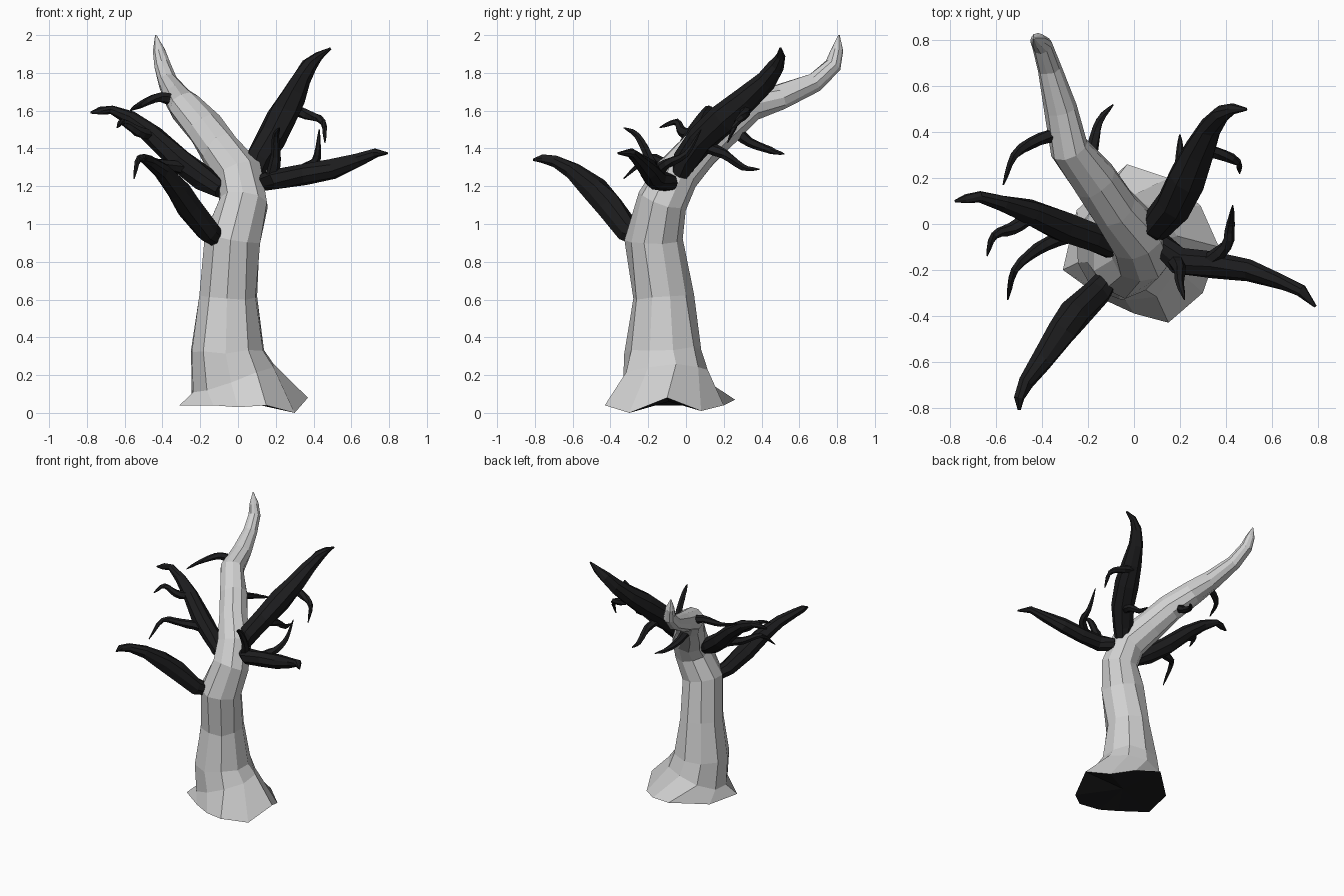
import bpy, bmesh, math, random
from mathutils import Vector

random.seed(4)
if "Cube" in bpy.data.objects:
    bpy.data.objects.remove(bpy.data.objects["Cube"], do_unlink=True)


def material(name, rgb):
    m = bpy.data.materials.new(name)
    m.use_nodes = True
    m.diffuse_color = (*rgb, 1)
    m.node_tree.nodes["Principled BSDF"].inputs["Base Color"].default_value = (*rgb, 1)
    return m


PALE = material("pale bark", (0.64, 0.64, 0.64))
DARK = material("charcoal bark", (0.012, 0.012, 0.013))


def limb(name, path, sides, mats, jitter, turn=0.0, rim=None):
    """Skin a path of (x, y, z, radius) with rings; an optional rim replaces the first ring."""
    pts = [Vector(p[:3]) for p in path]
    bm = bmesh.new()
    rings = []
    for i, p in enumerate(path):
        if i == 0 and rim:
            rings.append([bm.verts.new(v) for v in rim])
            continue
        tangent = (pts[min(i + 1, len(pts) - 1)] - pts[max(i - 1, 0)]).normalized()
        q = Vector((0, 0, 1)).rotation_difference(tangent)
        ring = []
        for k in range(sides):
            a = turn + math.tau * k / sides
            r = p[3] * random.uniform(1 - jitter, 1 + jitter)
            off = Vector((math.cos(a) * r, math.sin(a) * r, random.uniform(-jitter, jitter) * p[3]))
            ring.append(bm.verts.new(pts[i] + q @ off))
        rings.append(ring)
    for lo, hi in zip(rings, rings[1:]):
        for k in range(sides):
            n = (k + 1) % sides
            bm.faces.new((lo[k], lo[n], hi[n], hi[k]))
    # Close the root with a shallow fan and the tip with a small cap
    mid = bm.verts.new(pts[0])
    for k in range(sides):
        f = bm.faces.new((rings[0][(k + 1) % sides], rings[0][k], mid))
        f.material_index = len(mats) - 1
    bm.faces.new(rings[-1])
    bmesh.ops.recalc_face_normals(bm, faces=bm.faces)
    me = bpy.data.meshes.new(name)
    bm.to_mesh(me)
    bm.free()
    for m in mats:
        me.materials.append(m)
    ob = bpy.data.objects.new(name, me)
    bpy.context.scene.collection.objects.link(ob)
    return ob


# Trunk: flared root rim, then a spine bending back into the pale crown limb
rim = [(-.31, -.2, .04), (-.13, -.33, .04), (0, -.39, .03), (.15, -.43, .04), (.3, -.3, 0),
       (.37, -.1, .08), (.29, .08, .01), (.15, .2, .04), (-.03, .26, .07), (-.25, .06, .04)]
spine = [(.03, -.09, .06, .3), (-.03, -.11, .19, .235), (-.055, -.12, .33, .2),
         (-.05, -.125, .62, .16), (-.03, -.165, .92, .155), (.03, -.125, 1.12, .135),
         (.01, -.05, 1.26, .125), (-.09, .07, 1.39, .11), (-.17, .19, 1.5, .1),
         (-.28, .33, 1.62, .085), (-.32, .5, 1.67, .07), (-.37, .68, 1.75, .052),
         (-.4, .78, 1.84, .045), (-.42, .8, 1.92, .033), (-.435, .81, 2, .004)]
limb("trunk", spine, len(rim), [PALE, DARK], 0.05, math.radians(195), rim)

# Main branches
branches = {
    "front_branch": [(-.1, -.22, .92, .045), (-.16, -.3, .96, .062), (-.26, -.4, 1.09, .07),
                     (-.32, -.48, 1.18, .065), (-.4, -.6, 1.28, .048), (-.47, -.69, 1.33, .032),
                     (-.5, -.76, 1.345, .025), (-.5, -.81, 1.34, .006)],
    "right_branch": [(-.09, -.11, 1.18, .045), (-.18, -.06, 1.24, .062), (-.31, -.01, 1.34, .066),
                     (-.45, .05, 1.47, .055), (-.57, .09, 1.56, .038), (-.67, .12, 1.605, .026),
                     (-.73, .11, 1.6, .022), (-.78, .1, 1.59, .006)],
    "left_branch": [(.11, -.08, 1.22, .045), (.2, -.16, 1.235, .06), (.35, -.18, 1.26, .06),
                    (.5, -.2, 1.29, .05), (.64, -.25, 1.34, .036), (.73, -.29, 1.375, .026),
                    (.79, -.36, 1.375, .006)],
    "back_branch": [(.07, -.04, 1.24, .05), (.1, 0, 1.34, .07), (.17, .08, 1.45, .085),
                    (.23, .2, 1.56, .082), (.28, .32, 1.66, .07), (.33, .42, 1.76, .055),
                    (.38, .48, 1.84, .04), (.43, .5, 1.89, .026), (.49, .5, 1.93, .006)],
}
for name, path in branches.items():
    limb(name, path, 8, [DARK], 0.13)

# Twigs: four-point hooks that taper to a point
twigs = {
    "right_outer": [(-.45, .04, 1.47), (-.53, -.02, 1.49), (-.61, -.05, 1.54), (-.64, -.14, 1.51)],
    "right_inner": [(-.3, -.05, 1.3), (-.42, -.11, 1.32), (-.52, -.2, 1.35), (-.55, -.33, 1.24)],
    "left_upper": [(.18, -.16, 1.25), (.2, -.2, 1.36), (.2, -.26, 1.47), (.22, -.33, 1.51)],
    "left_outer": [(.31, -.17, 1.27), (.4, -.1, 1.32), (.42, 0, 1.37), (.43, .08, 1.5)],
    "back_outer": [(.26, .31, 1.62), (.36, .31, 1.58), (.45, .27, 1.54), (.46, .22, 1.43)],
    "back_lower": [(.16, .08, 1.42), (.2, .2, 1.37), (.2, .3, 1.3), (.2, .39, 1.29)],
    "crown_right": [(-.31, .39, 1.64), (-.41, .37, 1.67), (-.52, .3, 1.63), (-.57, .17, 1.6)],
    "crown_left": [(-.2, .25, 1.5), (-.18, .34, 1.43), (-.15, .45, 1.39), (-.09, .52, 1.37)],
}
for name, hook in twigs.items():
    p = [Vector(v) for v in hook]
    # Round the hook with a Catmull-Rom curve through its points
    ext = [2 * p[0] - p[1]] + p + [2 * p[-1] - p[-2]]
    path = []
    for s in range(10):
        u = s / 9 * 3
        i = min(int(u), 2)
        t = u - i
        a, b, c, d = ext[i:i + 4]
        v = 0.5 * (2 * b + (c - a) * t + (2 * a - 5 * b + 4 * c - d) * t * t
                   + (3 * b - a - 3 * c + d) * t ** 3)
        path.append((*v, 0.032 * (1 - s / 9) ** 0.7 + 0.003))
    limb(name + "_twig", path, 6, [DARK], 0.1)
